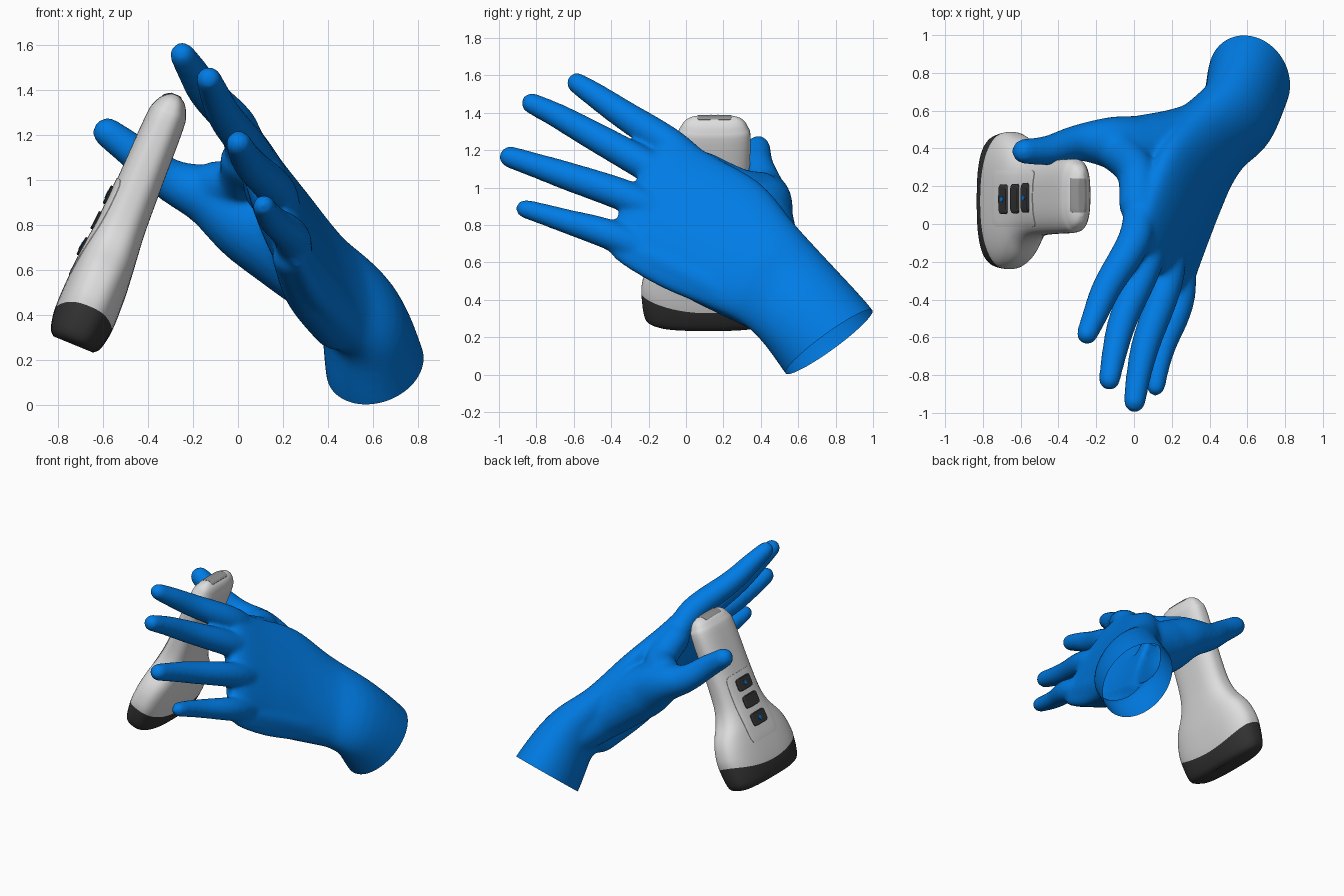
import bpy, bmesh, math
from mathutils import Vector as V
from mathutils.bvhtree import BVHTree

if "Cube" in bpy.data.objects:
    bpy.data.objects.remove(bpy.data.objects["Cube"])


def material(name, *rgb):
    m = bpy.data.materials.new(name)
    m.diffuse_color = (*rgb, 1)
    m.use_nodes = True
    m.node_tree.nodes["Principled BSDF"].inputs["Base Color"].default_value = m.diffuse_color
    return m


BLUE = material("glove blue", 0.0, 0.2, 0.78)
WHITE = material("casing white", 0.73, 0.73, 0.73)
BLACK = material("rubber black", 0.035, 0.035, 0.035)
GREY = material("window grey", 0.3, 0.3, 0.3)


def spline(rows, n):
    """Catmull-Rom resampling of tuples of numbers."""
    out = []
    for i in range(len(rows) - 1):
        p0, p1 = rows[max(i - 1, 0)], rows[i]
        p2, p3 = rows[i + 1], rows[min(i + 2, len(rows) - 1)]
        for k in range(n):
            t = k / n
            out.append([0.5 * (2 * b + (c - a) * t + (2 * a - 5 * b + 4 * c - d) * t * t
                               + (3 * b - a - 3 * c + d) * t ** 3)
                        for a, b, c, d in zip(p0, p1, p2, p3)])
    return out + [list(rows[-1])]


def outline(e, n):
    """Evenly spread points of a unit superellipse."""
    for k in range(n):
        co, si = math.cos((k + 0.5) * math.tau / n), math.sin((k + 0.5) * math.tau / n)
        r = (abs(co) ** e + abs(si) ** e) ** (-1 / e)
        yield co * r, si * r


def bridge(bm, loops):
    for p, q in zip(loops, loops[1:]):
        for k in range(len(p)):
            bm.faces.new((p[k], p[k - 1], q[k - 1], q[k]))


def loft(bm, rings, e=2, n=32):
    """Skin superellipse rings given as (centre, half axis, half axis)."""
    loops = [[bm.verts.new(c + a * u + b * v) for u, v in outline(e, n)] for c, a, b in rings]
    bridge(bm, loops)
    bm.faces.new(loops[0])
    bm.faces.new(loops[-1])
    bmesh.ops.recalc_face_normals(bm, faces=bm.faces)


def finish(name, bm, mats, angle=40):
    me = bpy.data.meshes.new(name)
    bm.to_mesh(me)
    for m in mats:
        me.materials.append(m)
    ob = bpy.data.objects.new(name, me)
    bpy.context.collection.objects.link(ob)
    bpy.ops.object.select_all(action='DESELECT')
    ob.select_set(True)
    bpy.context.view_layer.objects.active = ob
    bpy.ops.object.shade_smooth_by_angle(angle=math.radians(angle))
    return ob


# ---------- hand ----------
PALM_N = V((0.89, -0.065, 0.45))


def tube(bm, pts):
    """Round-ended limb through (x, y, z, radius) points."""
    p = spline(pts, 6)
    c, r = [V(q[:3]) for q in p], [q[3] for q in p]
    rings = []
    last = len(c) - 1
    for i in range(last + 1):
        d = (c[min(i + 1, last)] - c[max(i - 1, 0)]).normalized()
        a = PALM_N.cross(d).normalized()
        b = d.cross(a)
        ts = [0]
        if i == 0:
            ts = [-1.45, -1.15, -0.8, -0.4, 0]
        elif i == last:
            ts = [0, 0.4, 0.8, 1.15, 1.45]
        for t in ts:
            rings.append((c[i] + d * r[i] * math.sin(t), a * r[i] * math.cos(t), b * r[i] * math.cos(t)))
    loft(bm, rings, n=20)


hand = bmesh.new()

# palm and wrist: upper edge, lower edge, half thickness
palm = [(0.65, 1.10, 0.18, 0.64, 0.65, -0.16, 0.215),
        (0.60, 0.995, 0.35, 0.62, 0.535, 0.0, 0.222),
        (0.48, 0.765, 0.60, 0.62, 0.405, 0.18, 0.19),
        (0.31, 0.585, 0.80, 0.52, 0.29, 0.28, 0.155),
        (0.17, 0.40, 1.02, 0.43, 0.10, 0.37, 0.13),
        (0.07, 0.14, 1.17, 0.345, -0.14, 0.47, 0.115),
        (0.01, -0.06, 1.28, 0.28, -0.36, 0.60, 0.09),
        (-0.01, -0.13, 1.24, 0.235, -0.43, 0.68, 0.055)]
rows = spline(palm, 5)
mids = [(V(r[:3]) + V(r[3:6])) / 2 for r in rows]
rings = []
for i, r in enumerate(rows):
    d = mids[min(i + 1, len(rows) - 1)] - mids[max(i - 1, 0)]
    half = (V(r[:3]) - V(r[3:6])) / 2
    rings.append((mids[i], half, half.cross(d).normalized() * r[6]))
loft(hand, rings)

# fingers, from inside the palm to the tip
fingers = [
    [(0.03, 0.12, 1.06, 0.08), (0.005, -0.08, 1.225, 0.09), (-0.14, -0.33, 1.388, 0.079),
     (-0.205, -0.48, 1.49, 0.068), (-0.248, -0.582, 1.558, 0.057)],
    [(0.11, 0.07, 0.94, 0.08), (0.075, -0.18, 1.10, 0.088), (-0.055, -0.50, 1.28, 0.078),
     (-0.105, -0.69, 1.385, 0.067), (-0.13, -0.825, 1.45, 0.057)],
    [(0.20, -0.03, 0.81, 0.08), (0.175, -0.30, 0.945, 0.087), (0.065, -0.63, 1.06, 0.077),
     (0.025, -0.80, 1.117, 0.067), (0.003, -0.94, 1.163, 0.059)],
    [(0.25, -0.13, 0.63, 0.08), (0.24, -0.40, 0.745, 0.082), (0.16, -0.64, 0.82, 0.066),
     (0.13, -0.76, 0.857, 0.058), (0.115, -0.86, 0.886, 0.051)]]
for f in fingers:
    tube(hand, f)
# thumb with its fleshy base
tube(hand, [(0.46, 0.60, 0.47, 0.15), (0.35, 0.48, 0.58, 0.175), (0.22, 0.43, 0.68, 0.18), (0.05, 0.40, 0.81, 0.18),
            (-0.12, 0.43, 0.925, 0.14), (-0.30, 0.43, 1.00, 0.096), (-0.45, 0.39, 1.115, 0.08),
            (-0.58, 0.385, 1.212, 0.067)])
# web between thumb and forefinger
tube(hand, [(-0.10, 0.40, 0.97, 0.115), (0.01, 0.28, 1.00, 0.105), (0.02, 0.10, 1.09, 0.10)])
# heel of the hand
tube(hand, [(0.24, -0.26, 0.66, 0.09), (0.33, 0.08, 0.51, 0.125), (0.45, 0.38, 0.37, 0.13)])

# fuse the limbs into one skin
raw = finish("hand_raw", hand, [BLUE])
mod = raw.modifiers.new("fuse", 'REMESH')
mod.mode = 'VOXEL'
mod.voxel_size = 0.014
mod = raw.modifiers.new("soften", 'SMOOTH')
mod.factor = 0.5
mod.iterations = 14
deps = bpy.context.evaluated_depsgraph_get()
skin = bmesh.new()
skin.from_mesh(raw.evaluated_get(deps).to_mesh())
bpy.data.objects.remove(raw)
# open wrist, trimmed flat
bmesh.ops.bisect_plane(skin, geom=skin.verts[:] + skin.edges[:] + skin.faces[:],
                       plane_co=(0.61, 0.765, 0.175), plane_no=(0.2, 0.58, -0.79), clear_outer=True)
finish("hand", skin, [BLUE], 50)

# ---------- handheld scanner ----------
UP, ACROSS, SIDE = V((0.38, 0, 0.925)), V((0.925, 0, -0.38)), V((0, 1, 0))
FOOT = V((-0.72, 0.12, 0.285))

# height along the axis, half thickness, half width
profile = [(-0.02, 0.095, 0.28), (0.015, 0.122, 0.338), (0.13, 0.137, 0.362), (0.25, 0.135, 0.354),
           (0.35, 0.127, 0.315), (0.45, 0.117, 0.24), (0.56, 0.107, 0.203), (0.75, 0.099, 0.195),
           (1.05, 0.089, 0.196), (1.12, 0.074, 0.178), (1.16, 0.05, 0.15), (1.18, 0.02, 0.11)]


def axis_point(s):
    return FOOT + UP * s + SIDE * 0.028 * s - ACROSS * 0.006


body = bmesh.new()
loft(body, [(axis_point(s), ACROSS * t, SIDE * w) for s, t, w in spline(profile, 4)], e=2.7, n=64)
for f in body.faces:
    f.material_index = int((f.calc_center_median() - FOOT).dot(UP) < 0.128)
# bow the seam of the rubber foot upward at both ends
for v in body.verts:
    fade = max(0, 1 - abs((v.co - FOOT).dot(UP) - 0.13) / 0.11)
    v.co += UP * fade * (0.065 * ((v.co.y - 0.12) / 0.36) ** 2 - 0.03)
tree = BVHTree.FromBMesh(body)
finish("scanner_body", body, [WHITE, BLACK])


def plate(name, mat, centre, a, b, inward, height, e):
    """Rounded plate laid onto the scanner surface."""
    bm = bmesh.new()
    loops = []
    for scale, h in ((1, -0.01), (1, height * 0.7), (0.93, height), (0.8, height), (0.65, height),
                     (0.5, height), (0.35, height), (0.2, height), (0.02, height)):
        loop = []
        for u, v in outline(e, 64):
            p = centre + a * scale * u + b * scale * v
            hit = tree.ray_cast(p - inward, inward)[0] or p
            loop.append(bm.verts.new(hit - inward * h))
        loops.append(loop)
    bridge(bm, loops)
    bm.faces.new(loops[-1])
    bmesh.ops.recalc_face_normals(bm, faces=bm.faces)
    finish(name, bm, [mat])


# control panel, three buttons and blue marks on the outer two
plate("control_panel", WHITE, axis_point(0.50), UP * 0.24, SIDE * 0.15, ACROSS, 0.004, 12)
for i, s in enumerate((0.40, 0.53, 0.655)):
    plate(f"button_{i}", BLACK, axis_point(s), UP * 0.044, SIDE * 0.078, ACROSS, 0.014, 6)
    if i != 1:
        plate(f"button_mark_{i}", BLUE, axis_point(s), UP * 0.02, SIDE * 0.016, ACROSS, 0.017, 1.2)

# grey window on the tip
plate("tip_window", GREY, V((-0.295, 0.152, 1.37)), V((0.042, 0, -0.012)), SIDE * 0.09,
      V((-0.28, 0, -0.96)), 0.003, 14)
